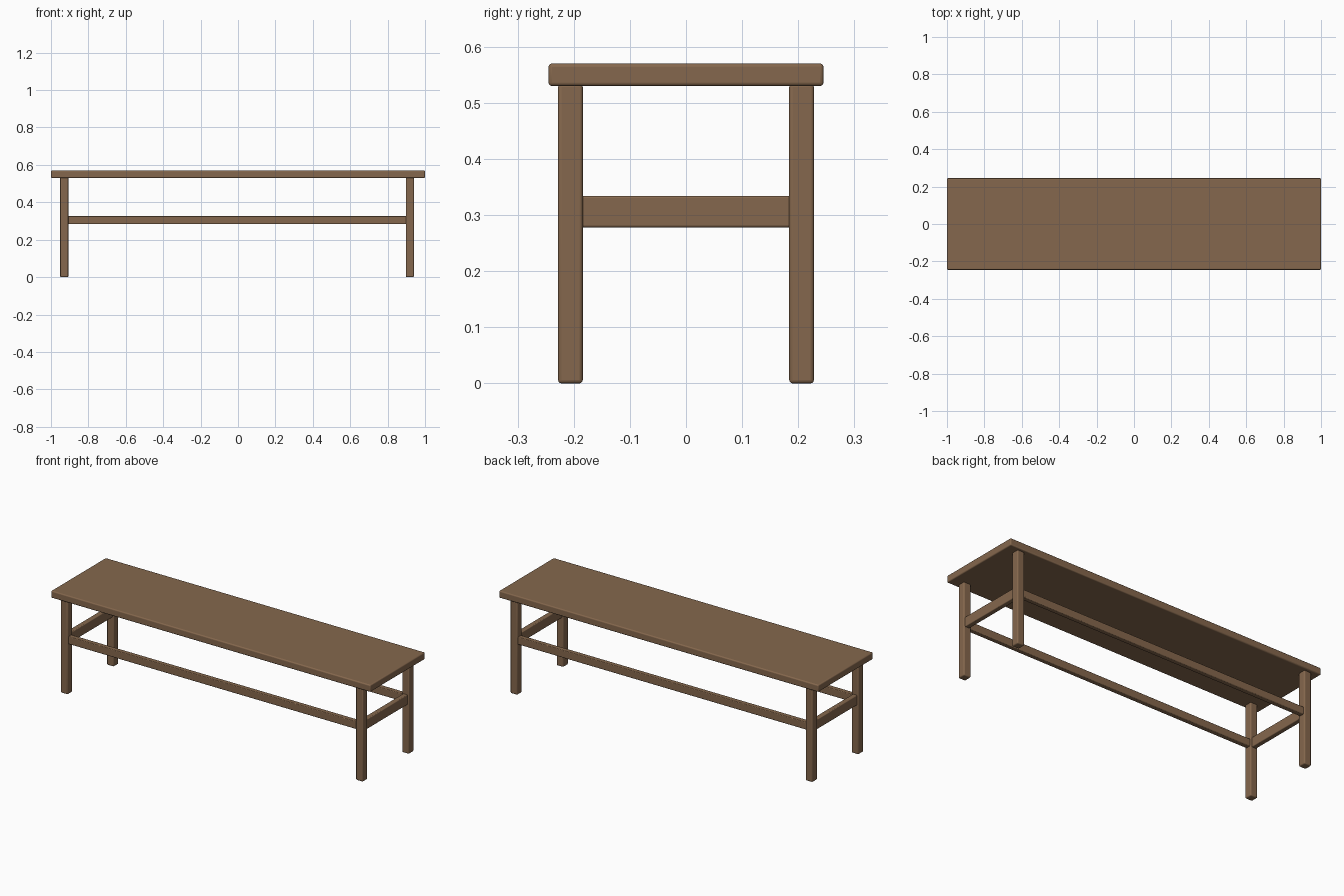
import bpy

if "Cube" in bpy.data.objects:
    bpy.data.objects.remove(bpy.data.objects["Cube"])

wood = bpy.data.materials.new("brown wood")
wood.diffuse_color = (0.235, 0.137, 0.074, 1)
wood.use_nodes = True
wood.node_tree.nodes["Principled BSDF"].inputs["Base Color"].default_value = wood.diffuse_color


def beam(name, x, y, z, bevel=0.006):
    """Box with rounded edges, given (min, max) along each axis."""
    spans = (x, y, z)
    bpy.ops.mesh.primitive_cube_add(size=1, location=[(a + b) / 2 for a, b in spans])
    ob = bpy.context.object
    ob.name = name
    ob.scale = [b - a for a, b in spans]
    bpy.ops.object.transform_apply(location=False, rotation=False, scale=True)
    mod = ob.modifiers.new("rounded edges", 'BEVEL')
    mod.width = bevel
    mod.segments = 3
    ob.data.materials.append(wood)
    bpy.ops.object.shade_smooth_by_angle()
    return ob


# Seat board
beam("seat", (-1, 1), (-0.245, 0.245), (0.53, 0.57))

LEG_X = {"left": -0.929, "right": 0.919}
LEG_Y = {"front": -0.206, "back": 0.206}
H = 0.022  # half leg width

# Four legs
for sx, x in LEG_X.items():
    for sy, y in LEG_Y.items():
        beam(f"{sy}_{sx}_leg", (x - H, x + H), (y - H, y + H), (0, 0.534))

# Long rails at front and back
for sy, y in LEG_Y.items():
    beam(f"{sy}_rail", (LEG_X["left"] + 0.012, LEG_X["right"] - 0.012),
         (y - 0.014, y + 0.014), (0.283, 0.326), 0.004)

# Short rails at both ends
for sx, x in LEG_X.items():
    beam(f"{sx}_end_rail", (x - 0.014, x + 0.014), (-0.196, 0.196), (0.278, 0.334), 0.004)
